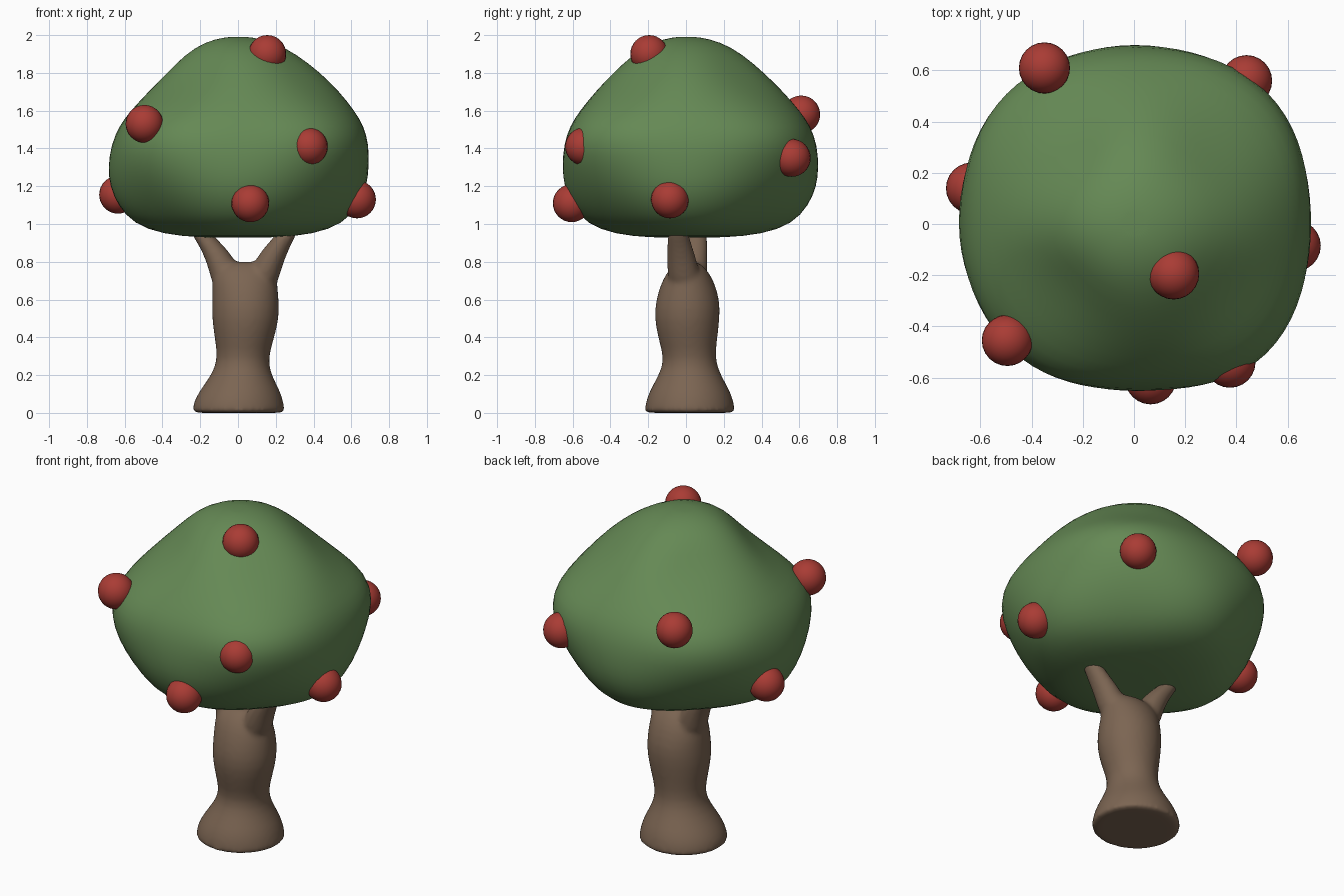
import bpy, bmesh
from math import sin, cos, pi
from mathutils import Vector

if "Cube" in bpy.data.objects:
    bpy.data.objects.remove(bpy.data.objects["Cube"])


def material(name, rgb):
    m = bpy.data.materials.new(name)
    m.diffuse_color = (*rgb, 1)
    m.use_nodes = True
    m.node_tree.nodes["Principled BSDF"].inputs["Base Color"].default_value = m.diffuse_color
    return m


LEAF = material("leaf_green", (0.13, 0.25, 0.09))
BARK = material("bark_brown", (0.20, 0.13, 0.085))
FRUIT = material("fruit_red", (0.40, 0.045, 0.035))


def add_object(name, bm, mat):
    bmesh.ops.recalc_face_normals(bm, faces=bm.faces)
    for f in bm.faces:
        f.smooth = True
    me = bpy.data.meshes.new(name)
    bm.to_mesh(me)
    bm.free()
    me.materials.append(mat)
    ob = bpy.data.objects.new(name, me)
    bpy.context.collection.objects.link(ob)
    return ob


def loft(bm, rings):
    """Bridge rings of points and close both ends with fans."""
    loops = [[bm.verts.new(p) for p in ring] for ring in rings]
    n = len(loops[0])
    for a, b in zip(loops, loops[1:]):
        for i in range(n):
            j = (i + 1) % n
            bm.faces.new((a[i], a[j], b[j], b[i]))
    for ring in (loops[0], loops[-1]):
        c = bm.verts.new(sum((v.co for v in ring), Vector()) / n)
        for i in range(n):
            bm.faces.new((ring[i], ring[(i + 1) % n], c))


def ellipse(cx, cy, z, rx, ry, n=32):
    return [(cx + rx * cos(2 * pi * i / n), cy + ry * sin(2 * pi * i / n), z)
            for i in range(n)]


# Canopy: one profile on the axes, a more shouldered one on the diagonals
profile = [  # z, axis radius, diagonal radius
    (0.928, 0.20, 0.18), (0.945, 0.40, 0.37), (1.0, 0.56, 0.495),
    (1.1, 0.645, 0.59), (1.2, 0.685, 0.655), (1.3, 0.695, 0.70),
    (1.42, 0.685, 0.725), (1.52, 0.65, 0.69), (1.6, 0.595, 0.61),
    (1.7, 0.51, 0.48), (1.8, 0.41, 0.365), (1.9, 0.295, 0.275),
    (1.965, 0.18, 0.175), (1.99, 0.07, 0.07)]
side_scale = [1.0, 1.02, 1.015, 1.01, 0.995, 0.975, 0.945, 1.01]  # every 45 degrees


def canopy_ring(z, axis, diag, n=40):
    pts = []
    shift = 0.03 * max(0, min((z - 1.3) / 0.4, (2.0 - z) / 0.2, 1))
    for i in range(n):
        t = 2 * pi * i / n
        k, f = divmod(8 * i / n, 1)
        f = (1 - cos(pi * f)) / 2
        s = side_scale[int(k) % 8] * (1 - f) + side_scale[(int(k) + 1) % 8] * f
        w = (1 + cos(4 * t)) / 2
        r = s * (axis * w + diag * (1 - w))
        pts.append((r * cos(t) + shift, r * sin(t), z))
    return pts


bm = bmesh.new()
loft(bm, [canopy_ring(*p) for p in profile])
canopy = add_object("canopy", bm, LEAF)
canopy.modifiers.new("smooth", "SUBSURF").levels = 1

# Trunk with two branches, fused into one skin
bm = bmesh.new()
loft(bm, [ellipse(*r) for r in [
    (0.003, 0.02, 0.0, 0.246, 0.240), (0.003, 0.02, 0.005, 0.246, 0.240),
    (0.003, 0.02, 0.06, 0.239, 0.234), (0.01, 0.02, 0.12, 0.212, 0.212),
    (0.018, 0.02, 0.2, 0.160, 0.165), (0.025, 0.02, 0.28, 0.133, 0.134),
    (0.033, 0.01, 0.38, 0.154, 0.154), (0.04, 0.005, 0.5, 0.180, 0.175),
    (0.04, 0.01, 0.6, 0.177, 0.170), (0.035, 0.01, 0.7, 0.172, 0.138),
    (0.035, 0.01, 0.76, 0.165, 0.10), (0.04, 0.01, 0.80, 0.10, 0.055)]])
for path in ([(-0.04, 0.02, 0.66, 0.095), (-0.07, 0.03, 0.76, 0.085),
              (-0.12, 0.045, 0.86, 0.072), (-0.18, 0.055, 0.93, 0.058),
              (-0.21, 0.055, 0.98, 0.052)],
             [(0.11, 0.0, 0.66, 0.095), (0.145, -0.015, 0.76, 0.085),
              (0.195, -0.03, 0.86, 0.072), (0.245, -0.04, 0.93, 0.058),
              (0.275, -0.04, 0.98, 0.052)]):
    loft(bm, [ellipse(x, y, z, r, r, 20) for x, y, z, r in path])
trunk = add_object("trunk", bm, BARK)
trunk.modifiers.new("round", "SUBSURF").levels = 1
remesh = trunk.modifiers.new("fuse", "REMESH")
remesh.mode = "VOXEL"
remesh.voxel_size = 0.012
remesh.use_smooth_shade = True
soften = trunk.modifiers.new("soften", "SMOOTH")
soften.factor, soften.iterations = 0.5, 12
bpy.context.view_layer.objects.active = trunk
trunk.select_set(True)
bpy.ops.object.shade_smooth_by_angle(angle=pi / 4)

# Fruit, half sunk into the canopy
fruit_spots = [
    (0.155, -0.195, 1.90), (-0.495, -0.455, 1.53), (0.375, -0.54, 1.41),
    (0.065, -0.605, 1.11), (0.63, -0.085, 1.13), (-0.635, 0.14, 1.155),
    (0.44, 0.56, 1.35), (-0.35, 0.61, 1.58)]
for i, spot in enumerate(fruit_spots, 1):
    bm = bmesh.new()
    bmesh.ops.create_uvsphere(bm, u_segments=24, v_segments=16, radius=0.1)
    add_object(f"fruit_{i}", bm, FRUIT).location = spot
